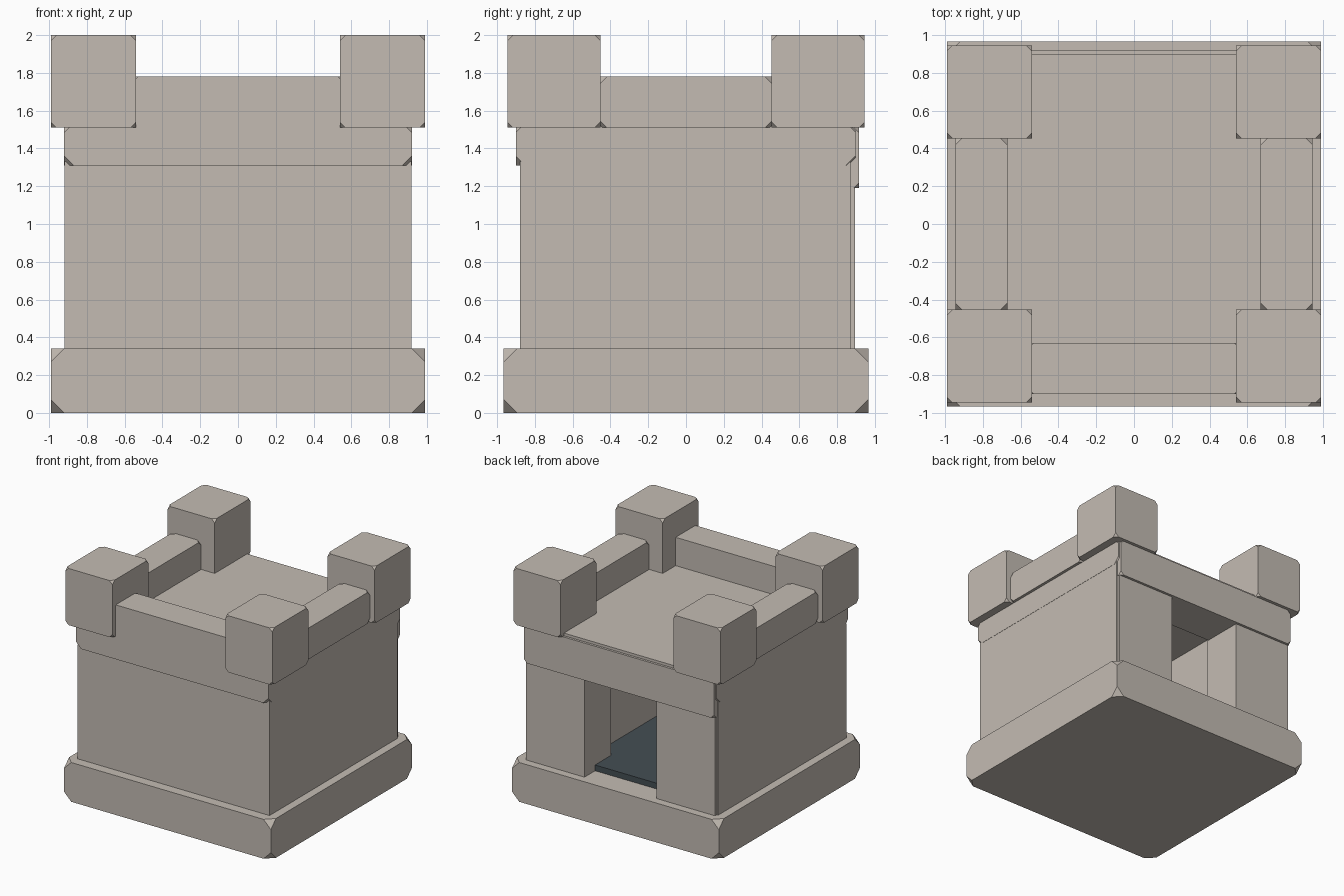
import bpy
import bmesh

if "Cube" in bpy.data.objects:
    bpy.data.objects.remove(bpy.data.objects["Cube"])


def material(name, rgb):
    m = bpy.data.materials.new(name)
    m.diffuse_color = (*rgb, 1.0)
    m.use_nodes = True
    m.node_tree.nodes["Principled BSDF"].inputs["Base Color"].default_value = m.diffuse_color
    return m


STONE = material("warm_stone", (0.55, 0.50, 0.45))
SLATE = material("dark_slate", (0.058, 0.076, 0.088))


def block(name, x, y, z, cut=0.0, mat=STONE):
    """Box spanning the given ranges, with its eight corners clipped."""
    bm = bmesh.new()
    bmesh.ops.create_cube(bm, size=1.0)
    for v in bm.verts:
        v.co = [lo + (c + 0.5) * (hi - lo) for c, (lo, hi) in zip(v.co, (x, y, z))]
    if cut:
        bmesh.ops.bevel(bm, geom=bm.verts[:], offset=cut, offset_type='OFFSET',
                        segments=1, affect='VERTICES')
    bmesh.ops.recalc_face_normals(bm, faces=bm.faces[:])
    mesh = bpy.data.meshes.new(name)
    bm.to_mesh(mesh)
    bm.free()
    mesh.materials.append(mat)
    obj = bpy.data.objects.new(name, mesh)
    bpy.context.collection.objects.link(obj)
    return obj


def span(side, a, b):
    """Range a..b, mirrored to the chosen side."""
    return tuple(sorted((side * a, side * b)))


# Plinth, room floor and roof
block("plinth", (-0.99, 0.99), (-0.965, 0.965), (0, 0.34), 0.07)
block("room_floor", (-0.60, 0.60), (-0.65, 0.75), (0.32, 0.39), 0, SLATE)
block("roof_slab", (-0.92, 0.92), (-0.90, 0.897), (1.31, 1.535), 0.05)

# Front wall and its parapet
block("front_wall", (-0.915, 0.915), (-0.88, -0.63), (0.33, 1.33))
block("front_parapet", (-0.56, 0.56), (-0.90, -0.63), (1.48, 1.78), 0.03)

# Beam over the doorway
block("door_lintel", (-0.91, 0.91), (0.54, 0.917), (1.19, 1.512), 0.03)

for side, label in ((-1, "left"), (1, "right")):
    # Side walls, door piers and side parapets
    block(label + "_wall", span(side, 0.47, 0.918), (-0.88, 0.872), (0.33, 1.33))
    block(label + "_door_pier", span(side, 0.345, 0.905), (0.53, 0.895), (0.33, 1.25))
    block(label + "_parapet", span(side, 0.67, 0.945), (-0.453, 0.453), (1.51, 1.78), 0.035)
    # Corner merlons
    for depth, end in ((-1, "front"), (1, "back")):
        block(f"{end}_{label}_merlon", span(side, 0.54, 0.99),
              span(depth, 0.453, 0.945), (1.51, 2.0), 0.03)
